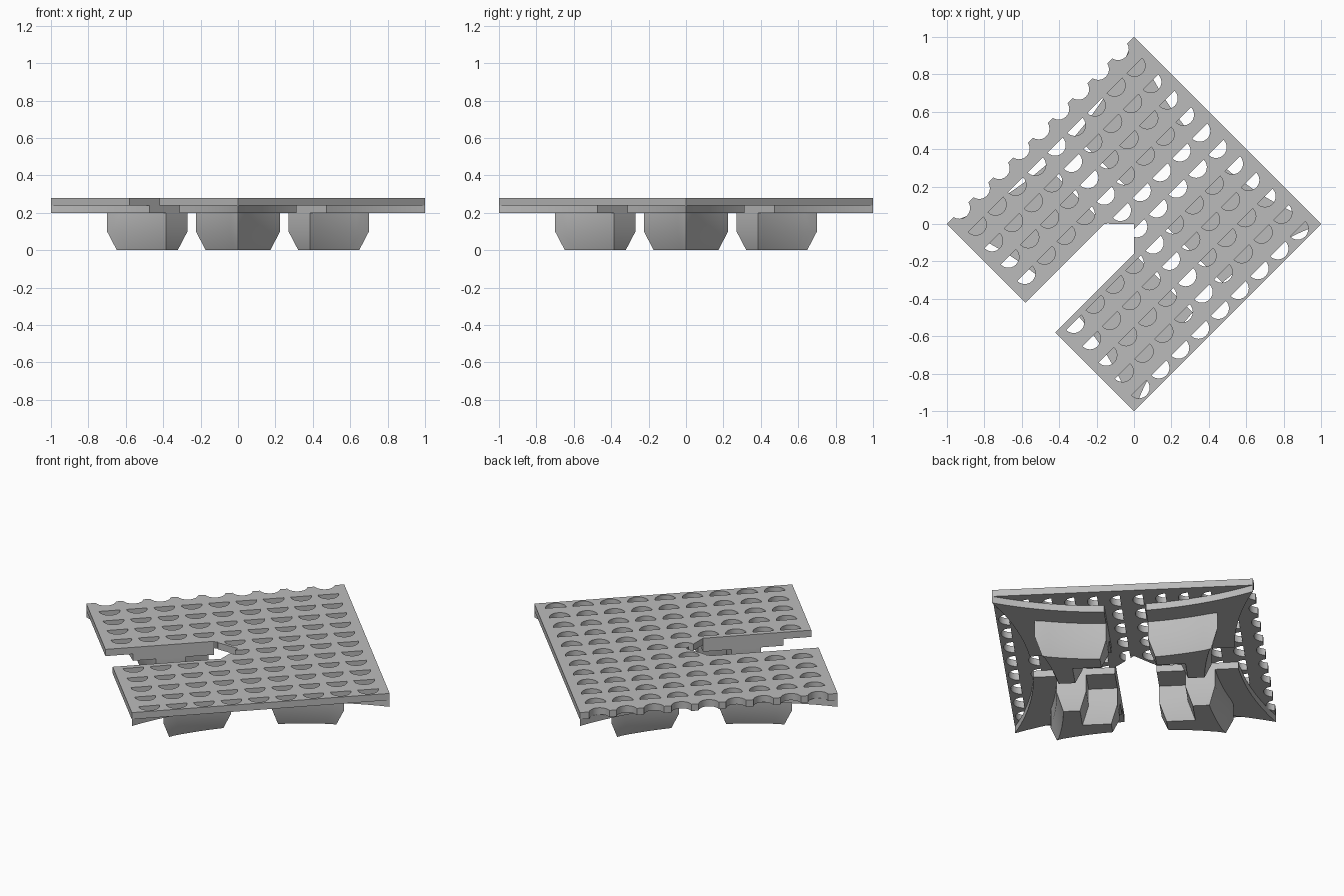
import bpy, bmesh
from math import sin, cos, pi, sqrt
from mathutils import Matrix

cube = bpy.data.objects.get("Cube")
if cube:
    bpy.data.objects.remove(cube, do_unlink=True)

grey = bpy.data.materials.new("grey plastic")
grey.use_nodes = True
COLOR = (0.5, 0.5, 0.5, 1)
grey.diffuse_color = COLOR
grey.node_tree.nodes["Principled BSDF"].inputs["Base Color"].default_value = COLOR

HALF = 1 / sqrt(2)      # half side of the square
GAP = 0.113             # half width of the channels
TURN = Matrix.Rotation(pi / 4, 4, "Z")
Z_TOP, Z_PLATE, Z_LAYER = 0.28, 0.24, 0.2


def loft(bm, rings):
    """Closed solid through equal outlines, each given as (points, z)."""
    loops = [[bm.verts.new((x, y, z)) for x, y in pts] for pts, z in rings]
    n = len(loops[0])
    for low, high in zip(loops, loops[1:]):
        for i in range(n):
            j = (i + 1) % n
            bm.faces.new((low[i], low[j], high[j], high[i]))
    bm.faces.new(loops[0])
    bm.faces.new(loops[-1])


def make(name, bm):
    bmesh.ops.recalc_face_normals(bm, faces=bm.faces)
    bm.transform(TURN)
    mesh = bpy.data.meshes.new(name)
    bm.to_mesh(mesh)
    bm.free()
    mesh.materials.append(grey)
    obj = bpy.data.objects.new(name, mesh)
    bpy.context.collection.objects.link(obj)
    return obj


def smooth(obj):
    bpy.ops.object.select_all(action="DESELECT")
    obj.select_set(True)
    bpy.context.view_layer.objects.active = obj
    bpy.ops.object.shade_smooth_by_angle()


# Shallow circle through two corners, sagging towards the middle
SAG = 0.155
RADIUS = (HALF ** 2 + SAG ** 2) / (2 * SAG)


def arc_depth(t):
    return HALF - SAG + RADIUS - sqrt(RADIUS ** 2 - t ** 2)


def concave(start, end, offset, steps=10):
    """Points (t, distance from centre) along the sagging edge."""
    ts = [start + (end - start) * i / steps for i in range(steps + 1)]
    return [(t, arc_depth(t) - offset) for t in ts]


def swap(pts):
    return [(b, a) for a, b in reversed(pts)]


def layer_outline():
    edge = concave(GAP, HALF, 0)
    return edge + swap(edge)[1:] + [(GAP, GAP)]


def foot_outline(d):
    """L-shaped footprint shrunk by d on every side."""
    corner = 0.495 - d
    edge = concave(GAP + d, corner, 0.126 + d)
    edge[-1] = (corner, corner)
    inner = 0.269 + d
    return edge + swap(edge)[1:] + [(inner, GAP + d), (inner, inner), (GAP + d, inner)]


# Top plate with the pointed slot
bm = bmesh.new()
outline = [(-HALF, -HALF), (HALF, -HALF), (HALF, HALF), (-HALF, HALF),
           (-HALF, GAP), (-GAP, GAP), (0, 0), (-GAP, -GAP), (-HALF, -GAP)]
loft(bm, [(outline, Z_PLATE), (outline, Z_TOP)])
plate = make("grate_plate", bm)

# Half-round drain holes
bm = bmesh.new()
R, STEPS = 0.057, 12
for col in range(-4, 5):
    for row in range(12):
        u, v = col * 0.15, 0.72 - row * 0.1234
        half = [(u + R * cos(pi * i / STEPS), v - R * sin(pi * i / STEPS))
                for i in range(STEPS + 1)]
        loft(bm, [(half, Z_PLATE - 0.1), (half, Z_TOP + 0.1)])
cutter = make("hole_cutter", bm)
cutter.hide_render = True
cut = plate.modifiers.new("holes", "BOOLEAN")
cut.operation, cut.solver, cut.object = "DIFFERENCE", "EXACT", cutter
bpy.context.view_layer.objects.active = plate
bpy.ops.object.modifier_apply(modifier=cut.name)
bpy.data.objects.remove(cutter, do_unlink=True)
smooth(plate)

# One stiffening panel and one L-shaped foot in each quarter
quarters = {"back": (1, 1), "left": (1, -1), "front": (-1, -1), "right": (-1, 1)}
for side, (su, sv) in quarters.items():
    def place(pts):
        return [(su * a, sv * b) for a, b in pts]

    bm = bmesh.new()
    panel = place(layer_outline())
    loft(bm, [(panel, Z_LAYER), (panel, Z_PLATE)])
    smooth(make(side + "_panel", bm))

    bm = bmesh.new()
    full, tip = place(foot_outline(0)), place(foot_outline(0.037))
    loft(bm, [(tip, 0), (full, 0.1), (full, Z_LAYER)])
    smooth(make(side + "_foot", bm))
